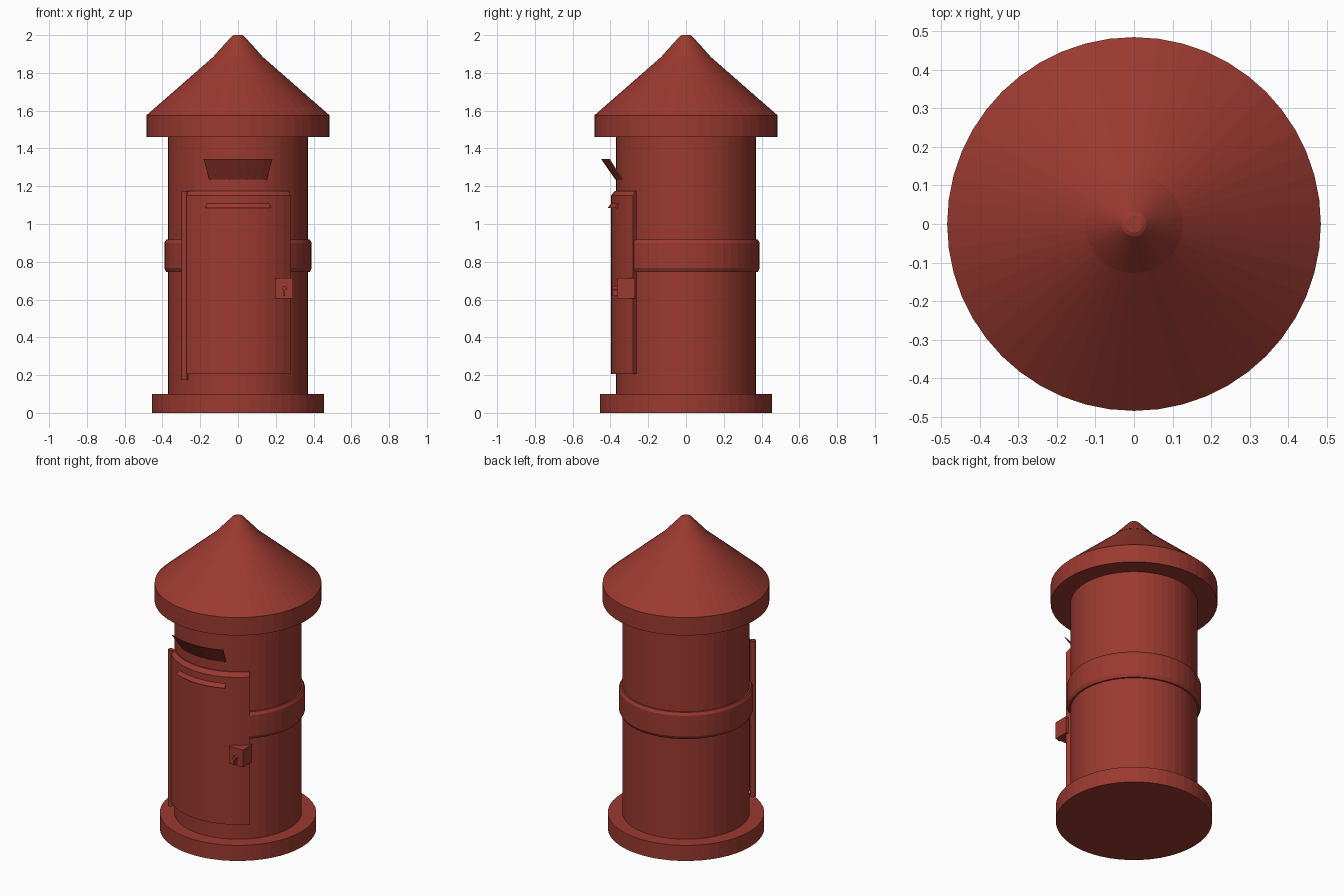
import bpy, bmesh
from math import sin, cos, radians

if "Cube" in bpy.data.objects:
    bpy.data.objects.remove(bpy.data.objects["Cube"])

red = bpy.data.materials.new("red_paint")
red.diffuse_color = (0.33, 0.042, 0.03, 1)
red.use_nodes = True
red.node_tree.nodes["Principled BSDF"].inputs["Base Color"].default_value = red.diffuse_color


def finish(name, bm):
    bmesh.ops.recalc_face_normals(bm, faces=bm.faces)
    me = bpy.data.meshes.new(name)
    bm.to_mesh(me)
    bm.free()
    me.materials.append(red)
    ob = bpy.data.objects.new(name, me)
    bpy.context.collection.objects.link(ob)
    return ob


def lathe(name, profile, segs=48, half_angle=180):
    """Sweep a closed (radius, z) profile about z, centred on the -y front."""
    full = half_angle == 180
    bm = bmesh.new()
    rings = []
    for i in range(segs if full else segs + 1):
        a = radians(-half_angle + 2 * half_angle * i / segs)
        rings.append([bm.verts.new((r * sin(a), -r * cos(a), z)) for r, z in profile])
    n = len(profile)
    for i in range(segs):
        p, q = rings[i], rings[(i + 1) % len(rings)]
        for j in range(n if not full else n - 1):
            k = (j + 1) % n
            bm.faces.new((p[j], q[j], q[k], p[k]))
    if full:
        # flat discs close the bottom and top
        bm.faces.new([r[0] for r in rings])
        bm.faces.new([r[-1] for r in rings])
    else:
        bm.faces.new(rings[0])
        bm.faces.new(rings[-1])
    return finish(name, bm)


def box(name, x, y, z):
    bm = bmesh.new()
    bmesh.ops.create_cube(bm, size=1)
    for v in bm.verts:
        v.co = [lo + (c + 0.5) * (hi - lo) for c, (lo, hi) in zip(v.co, (x, y, z))]
    return finish(name, bm)


def rod(name, radius, depth, loc, rot=(0, 0, 0), segs=12):
    bm = bmesh.new()
    bmesh.ops.create_cone(bm, cap_ends=True, segments=segs, radius1=radius,
                          radius2=radius, depth=depth)
    ob = finish(name, bm)
    ob.location, ob.rotation_euler = loc, rot
    return ob


# Round body, plinth, waist band and conical roof
lathe("base", [(0.455, 0), (0.455, 0.1)])
lathe("body", [(0.37, 0.1), (0.37, 1.46)])
lathe("waist_band", [(0.37, 0.747), (0.38, 0.747), (0.39, 0.767), (0.39, 0.9),
                     (0.38, 0.918), (0.37, 0.918)])
lathe("roof", [(0.485, 1.46), (0.485, 1.575), (0.125, 1.89)])
lathe("roof_finial", [(0.127, 1.89), (0.032, 1.995), (0.022, 2.0)])

# Curved door with a sloped top edge, and its hinge post
lathe("door", [(0.362, 0.205), (0.397, 0.205), (0.397, 1.15), (0.377, 1.175),
               (0.362, 1.175)], 12, 45)
rod("door_hinge", 0.017, 1.0, (-0.283, -0.276, 0.675))

# Flared hood over the posting slot, and the small ledge on the door
lathe("slot_hood", [(0.366, 1.235), (0.374, 1.235), (0.45, 1.345), (0.442, 1.345)], 8, 24)
lathe("door_ledge", [(0.39, 1.085), (0.415, 1.085), (0.397, 1.108), (0.39, 1.108)], 6, 24.5)

# Lock box with a raised keyhole
box("lock_box", (0.195, 0.29), (-0.365, -0.27), (0.605, 0.715))
rod("keyhole_round", 0.012, 0.03, (0.245, -0.375, 0.66), (radians(90), 0, 0))
box("keyhole_stem", (0.24, 0.25), (-0.39, -0.36), (0.618, 0.655))
